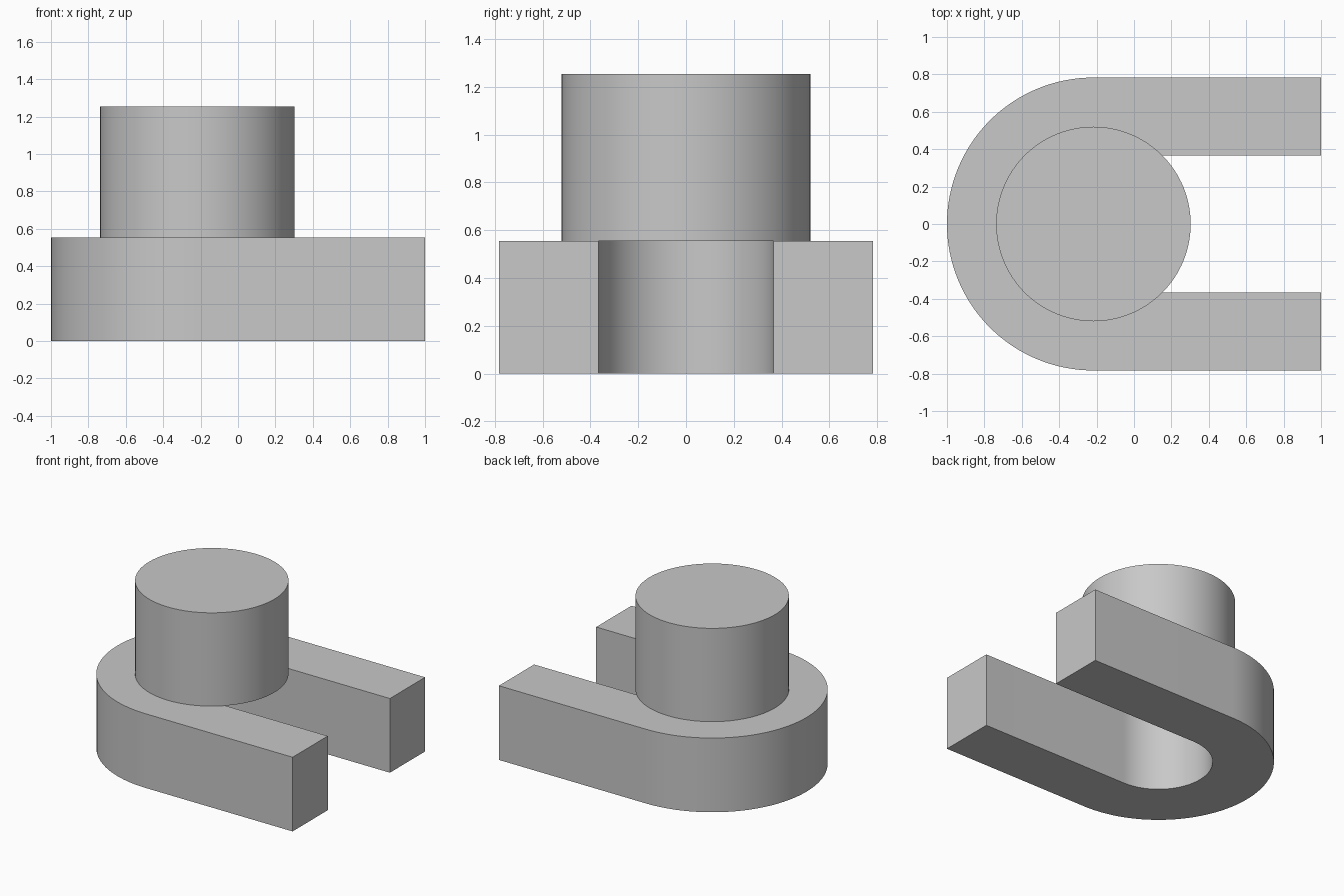
import bpy
import bmesh
from math import pi, sin, cos, radians
from mathutils import Matrix

cube = bpy.data.objects.get("Cube")
if cube:
    bpy.data.objects.remove(cube, do_unlink=True)

CENTRE_X = -0.217     # shared axis of the bend and the post
OUTER, INNER, POST = 0.783, 0.367, 0.52
ARM_END = 1.0
BASE_TOP, POST_TOP = 0.555, 1.253
SEGMENTS = 64

grey = bpy.data.materials.new("plain grey")
grey.use_nodes = True
colour = (0.58, 0.58, 0.58, 1)
grey.diffuse_color = colour
grey.node_tree.nodes["Principled BSDF"].inputs["Base Color"].default_value = colour


def finish(bm, name):
    bmesh.ops.recalc_face_normals(bm, faces=bm.faces)
    mesh = bpy.data.meshes.new(name)
    bm.to_mesh(mesh)
    bm.free()
    mesh.materials.append(grey)
    obj = bpy.data.objects.new(name, mesh)
    bpy.context.collection.objects.link(obj)
    bpy.ops.object.select_all(action='DESELECT')
    obj.select_set(True)
    bpy.context.view_layer.objects.active = obj
    bpy.ops.object.shade_smooth_by_angle(angle=radians(30))


# U-shaped base: a rectangular section swept along one arm, the bend, the other arm
def section(x, y_dir, x_dir=0):
    return [bm.verts.new((x + r * x_dir, r * y_dir, z))
            for r, z in ((INNER, 0), (OUTER, 0), (OUTER, BASE_TOP), (INNER, BASE_TOP))]


bm = bmesh.new()
angles = [pi / 2 + pi * i / SEGMENTS for i in range(SEGMENTS + 1)]
rings = [section(ARM_END, 1)]
rings += [section(CENTRE_X, sin(a), cos(a)) for a in angles]
rings += [section(ARM_END, -1)]
for a, b in zip(rings, rings[1:]):
    for i in range(4):
        j = (i + 1) % 4
        bm.faces.new((a[i], a[j], b[j], b[i]))
bm.faces.new(rings[0])
bm.faces.new(rings[-1])
finish(bm, "forked_base")

# Round post standing on the bend and roofing the inner end of the slot
bm = bmesh.new()
bmesh.ops.create_cone(
    bm, cap_ends=True, segments=SEGMENTS * 2, radius1=POST, radius2=POST,
    depth=POST_TOP - BASE_TOP,
    matrix=Matrix.Translation((CENTRE_X, 0, (POST_TOP + BASE_TOP) / 2)))
finish(bm, "round_post")
